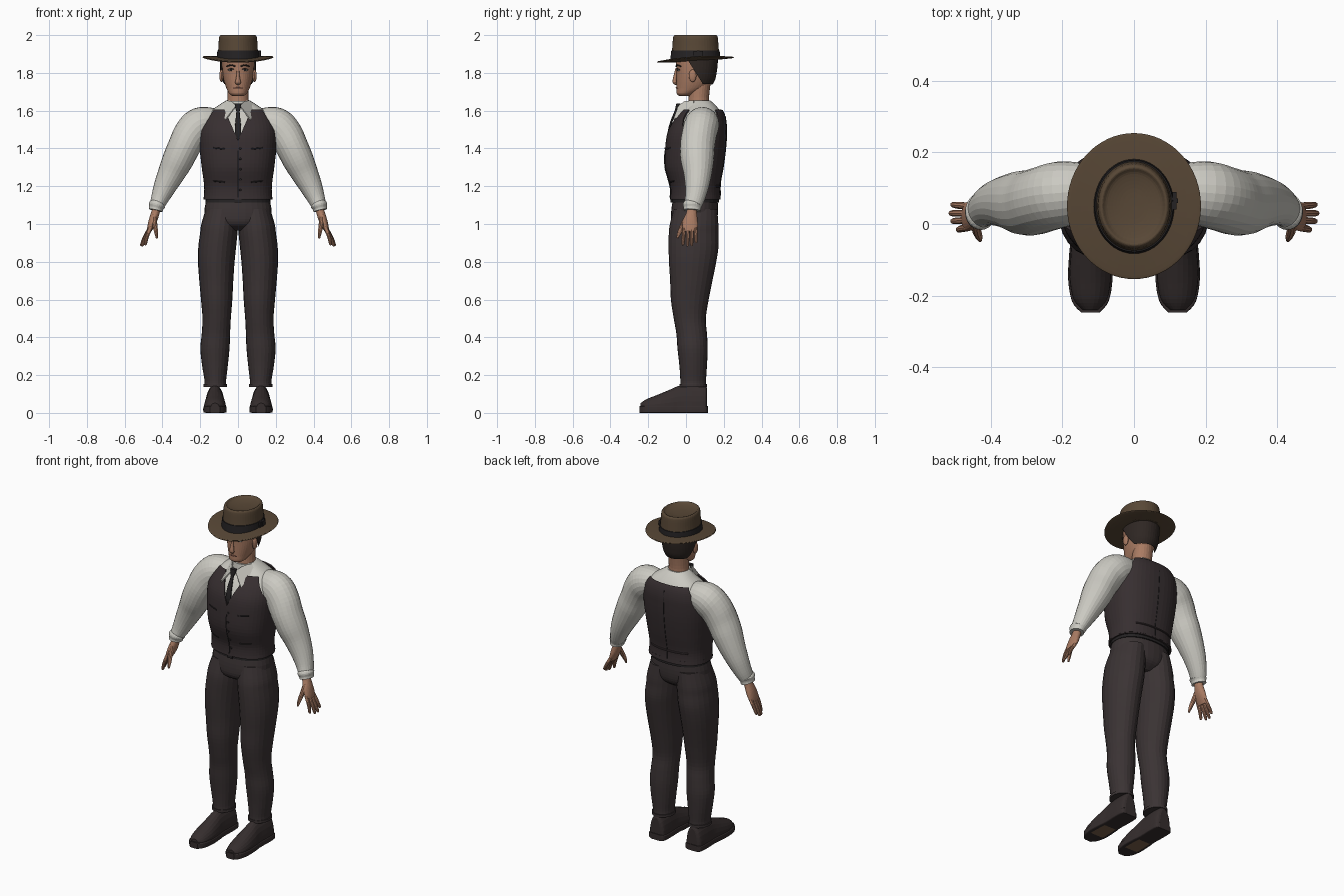
import bpy, bmesh, math
from mathutils import Vector, Matrix
from mathutils.bvhtree import BVHTree

cube = bpy.data.objects.get("Cube")
if cube:
    bpy.data.objects.remove(cube)


def material(name, *rgb):
    m = bpy.data.materials.new(name)
    m.use_nodes = True
    m.diffuse_color = (*rgb, 1)
    m.node_tree.nodes["Principled BSDF"].inputs["Base Color"].default_value = (*rgb, 1)
    return m


TROUSER = material("dark_brown_cloth", .043, .033, .034)
VEST = material("vest_cloth", .038, .028, .03)
SHIRT = material("off_white_shirt", .6, .59, .54)
SKIN = material("skin", .4, .2, .125)
HAIR = material("dark_hair", .028, .02, .017)
HAT = material("brown_felt", .098, .064, .037)
BLACK = material("black_trim", .018, .016, .017)
SHOE = material("shoe_leather", .036, .027, .027)
LIP = material("lips", .28, .12, .085)
SOLE = material("sole_tan", .2, .12, .07)
parts = []


def finish(bm, name, mat, mirror=False, thick=0):
    me = bpy.data.meshes.new(name)
    bm.to_mesh(me)
    bm.free()
    ob = bpy.data.objects.new(name, me)
    bpy.context.collection.objects.link(ob)
    me.materials.append(mat)
    parts.append(ob)
    if thick:
        s = ob.modifiers.new("thickness", 'SOLIDIFY')
        s.thickness, s.offset = thick, 1
    if mirror:
        ob.modifiers.new("mirror", 'MIRROR')
    return ob


def smooth_path(pts, sub):
    """Catmull-Rom through tuples of (x, y, z, half width, half depth)."""
    pts = [Vector(p) for p in pts]
    out = []
    for i in range(len(pts) - 1):
        p0, p1, p2, p3 = pts[max(i - 1, 0)], pts[i], pts[i + 1], pts[min(i + 2, len(pts) - 1)]
        for k in range(sub):
            t = k / sub
            out.append(.5 * (2 * p1 + (p2 - p0) * t + (2 * p0 - 5 * p1 + 4 * p2 - p3) * t * t
                             + (3 * p1 - p0 - 3 * p2 + p3) * t ** 3))
    return out + [pts[-1]]


def loft(pts, n=24, sub=4, power=2, flat=False, ref=(0, 1, 0), caps=True):
    bm = bmesh.new()
    path = smooth_path(pts, sub)
    rings = []
    for i, p in enumerate(path):
        c = Vector(p[:3])
        t = Vector(path[min(i + 1, len(path) - 1)][:3]) - Vector(path[max(i - 1, 0)][:3])
        t = Vector((0, 0, 1)) if flat else t.normalized()
        side = Vector(ref).cross(t).normalized()
        depth = t.cross(side)
        ring = []
        for j in range(n):
            a = 2 * math.pi * j / n
            u, v = (math.copysign(abs(w) ** (2 / power), w) for w in (math.cos(a), math.sin(a)))
            ring.append(bm.verts.new(c + side * u * p[3] + depth * v * p[4]))
        rings.append(ring)
    for r, s in zip(rings, rings[1:]):
        for j in range(n):
            k = (j + 1) % n
            bm.faces.new((r[j], r[k], s[k], s[j]))
    if caps:
        bm.faces.new(rings[0][::-1])
        bm.faces.new(rings[-1])
    bm.normal_update()
    return bm


def cut(bm, co, no, keep_rule=lambda c: True):
    """Slice the chosen faces with a plane and drop what lies beyond it."""
    co, no = Vector(co), Vector(no).normalized()
    faces = [f for f in bm.faces if keep_rule(f.calc_center_median())]
    geom = set(faces) | {e for f in faces for e in f.edges} | {v for f in faces for v in f.verts}
    bmesh.ops.bisect_plane(bm, geom=list(geom), dist=1e-5, plane_co=co, plane_no=no)
    gone = [f for f in bm.faces if keep_rule(f.calc_center_median())
            and (f.calc_center_median() - co).dot(no) > 1e-5]
    bmesh.ops.delete(bm, geom=gone, context='FACES')


def ball(name, loc, size, mat, mirror=False):
    bm = bmesh.new()
    bmesh.ops.create_uvsphere(bm, u_segments=16, v_segments=10, radius=1,
                              matrix=Matrix.Translation(loc) @ Matrix.Diagonal((*size, 1)))
    return finish(bm, name, mat, mirror)


def box(name, loc, size, mat):
    bm = bmesh.new()
    bmesh.ops.create_cube(bm, size=1, matrix=Matrix.Translation(loc) @ Matrix.Diagonal((*size, 1)))
    return finish(bm, name, mat)


def cord(name, pts, r, mat, mirror=False):
    return finish(loft([(*p, r, r) for p in pts], 8, 3), name, mat, mirror)


def grow(rings, d):
    return [(x, y, z, a + d, b + d) for x, y, z, a, b in rings]


# Trousers: pelvis and mirrored legs
finish(loft([(0, .045, .965, .07, .07), (0, .042, 1.0, .15, .115), (0, .045, 1.06, .178, .124),
             (0, .05, 1.15, .162, .116)], 32, flat=True, power=2.2), "trouser_seat", TROUSER)
legs = [(.12, .038, .14, .06, .07), (.12, .038, .17, .057, .068), (.122, .038, .25, .068, .073),
        (.122, .035, .34, .077, .08), (.117, .03, .42, .075, .081), (.113, .02, .5, .075, .085),
        (.113, .02, .6, .083, .1), (.115, .028, .7, .09, .112), (.115, .035, .8, .097, .125),
        (.11, .04, .88, .1, .132), (.102, .04, .95, .099, .131), (.097, .043, 1.0, .097, .128),
        (.085, .05, 1.08, .085, .115)]
finish(loft(legs, flat=True), "trouser_legs", TROUSER, True)
finish(loft([(.12, .038, .137, .063, .073), (.12, .038, .153, .063, .073)], sub=1, flat=True),
       "trouser_hems", TROUSER, True)
finish(loft([(0, .05, 1.115, .173, .126), (0, .05, 1.142, .171, .125)], 32, 1, 2.2, True), "belt", BLACK)
box("belt_buckle", (0, -.078, 1.128), (.035, .008, .026), BLACK)

# Shoes: rounded uppers flattened at the welt, with slab soles
last = [(.112, .03, .1), (.1, .048, .115), (.05, .052, .12), (-.03, .05, .115),
        (-.08, .055, .095), (-.15, .058, .066), (-.21, .047, .042), (-.24, .022, .022)]
bm = loft([(.122, y, .03, a, b) for y, a, b in last], ref=(0, 0, 1))
for v in bm.verts:
    v.co.z = max(v.co.z, .025)
finish(bm, "shoe_uppers", SHOE, True)
soles = finish(loft([(.122, y * 1.03, .018, a + .004, .018) for y, a, b in last], ref=(0, 0, 1), power=7),
               "shoe_soles", SHOE, True)
soles.data.materials.append(SOLE)
for f in soles.data.polygons:
    if f.normal.z < -.9 and abs(f.center.x - .122) < .03 and -.17 < f.center.y < -.06:
        f.material_index = 1

# Shirt body and vest shell share one set of torso rings
torso = [(0, .05, 1.13, .166, .118), (0, .048, 1.2, .163, .116), (0, .043, 1.3, .176, .138),
         (0, .05, 1.4, .187, .144), (0, .058, 1.48, .19, .141), (0, .072, 1.54, .18, .126),
         (0, .085, 1.59, .155, .1), (0, .085, 1.63, .1, .07), (0, .075, 1.655, .062, .052)]
finish(loft(torso, 48, 5, 2.4, True), "shirt_body", SHIRT)
bm = loft(grow(torso, .008), 48, 5, 2.4, True, caps=False)
cut(bm, (0, 0, 1.6), (0, 0, 1))
for s in (1, -1):
    cut(bm, (0, 0, 1.44), (-.16 * s, 0, .07), lambda c: c.x * s > 0 and c.y < .085)
    cut(bm, (.125 * s, 0, 1.6), (.14 * s, 0, .08), lambda c: c.x * s > 0)
tree = BVHTree.FromBMesh(bm)
finish(bm, "vest", VEST, thick=.008)


def on_vest(x, z, front=True):
    d = 1 if front else -1
    hit = tree.ray_cast(Vector((x, -d, z)), Vector((0, d, 0)))[0]
    return (x, (hit.y if hit else 0) - .008 * d, z)


# Vest seams, buttons, pockets and back strap
cord("vest_front_seam", [on_vest(0, 1.14 + .05 * i) for i in range(6)], .003, BLACK)
for i in range(5):
    ball("vest_button", on_vest(.012, 1.18 + .055 * i), (.006, .004, .006), BLACK)
for z in (1.225, 1.4):
    cord("vest_pocket_welts", [on_vest(x, z + .1 * (x - .1)) for x in (.07, .1, .13)], .004, BLACK, True)
cord("vest_back_seam", [on_vest(0, 1.15 + .07 * i, False) for i in range(7)], .0025, BLACK)
cord("vest_back_strap", [on_vest(.03 * i, 1.2, False) for i in range(-4, 5)], .006, VEST)
finish(loft([(0, .05, 1.137, .182, .134), (0, .05, 1.153, .18, .132)], 48, 1, 2.4, True), "vest_hem", VEST)

# Sleeves and gathered cuffs
finish(loft([(.1, .09, 1.545, .06, .065), (.15, .09, 1.54, .08, .082), (.205, .083, 1.522, .094, .092),
             (.25, .07, 1.475, .092, .092), (.285, .06, 1.41, .086, .092), (.318, .06, 1.34, .082, .088),
             (.352, .062, 1.27, .072, .075), (.386, .058, 1.2, .06, .063), (.412, .048, 1.14, .048, .053),
             (.428, .036, 1.1, .039, .047)]), "sleeves", SHIRT, True)
finish(loft([(.426, .036, 1.108, .038, .046), (.429, .034, 1.1, .044, .051), (.433, .033, 1.085, .038, .046),
             (.436, .032, 1.072, .037, .046)], sub=3), "shirt_cuffs", SHIRT, True)

# Hands with four fingers and a thumb
finish(loft([(.43, .032, 1.09, .022, .026), (.437, .03, 1.06, .022, .028), (.45, .024, 1.02, .022, .038),
             (.463, .021, .985, .017, .041), (.472, .02, .96, .011, .036)]), "palms", SKIN, True)
for i, (tx, ty, tz) in enumerate([(.49, -.016, .888), (.505, .008, .882), (.51, .03, .884), (.505, .054, .9)]):
    y = -.01 + .02 * i
    finish(loft([(.462, y, .985, .011, .01), ((.465 + tx) / 2 + .004, (y + ty) / 2, (.98 + tz) / 2, .01, .01),
                 (tx, ty, tz + .008, .008, .008), (tx + .002, ty, tz, .004, .004)], 10, 3),
           "finger_%d" % (i + 1), SKIN, True)
finish(loft([(.445, .01, 1.045, .014, .014), (.44, -.016, .995, .013, .014), (.433, -.035, .955, .01, .011),
             (.43, -.046, .925, .005, .005)], 10), "thumbs", SKIN, True)

# Neck, collar and tie
finish(loft([(0, .068, 1.62, .062, .058), (0, .068, 1.67, .056, .054), (0, .075, 1.75, .057, .056)], flat=True),
       "neck", SKIN)
finish(loft([(0, .065, 1.62, .07, .066), (0, .064, 1.652, .064, .061)], 32, 2, flat=True), "collar_band", SHIRT)
bm = bmesh.new()
wing = [(.01, -.04, 1.628), (.035, -.008, 1.65), (.064, .04, 1.655), (.088, .04, 1.615), (.068, -.068, 1.553)]
bm.faces.new([bm.verts.new(p) for p in wing])
finish(bm, "collar_wings", SHIRT, True, .006)
finish(loft([(0, -.088, 1.43, .012, .004), (0, -.092, 1.48, .017, .006), (0, -.078, 1.54, .014, .006),
             (0, -.055, 1.595, .009, .007), (0, -.046, 1.612, .014, .011), (0, -.04, 1.638, .018, .011)],
            16, 4, 3, True), "necktie", BLACK)

# Head and face
head = [(0, -.004, 1.677, .028, .03), (0, .0, 1.69, .046, .049), (0, .03, 1.72, .062, .08),
        (0, .045, 1.76, .075, .095), (0, .05, 1.8, .082, .1), (0, .052, 1.85, .084, .104),
        (0, .052, 1.885, .083, .104)]
finish(loft(head, 40, 5, 2.1, True), "head", SKIN)
bm = loft(grow(head, .008), 40, 5, 2.1, True, caps=False)
cut(bm, (0, .015, 1.86), (0, -.12, -.075))
cut(bm, (0, 0, 1.742), (0, 0, -1))
finish(bm, "hair", HAIR, thick=.004)
finish(loft([(0, -.05, 1.825, .006, .006), (0, -.055, 1.79, .008, .009), (0, -.06, 1.76, .013, .011),
             (0, -.058, 1.748, .015, .01), (0, -.048, 1.738, .006, .004)], 16), "nose", SKIN)
ball("ears", (.088, .035, 1.785), (.011, .02, .033), SKIN, True)
ball("eyes", (.036, -.037, 1.815), (.015, .009, .006), SHIRT, True)
ball("irises", (.036, -.0435, 1.815), (.006, .004, .006), BLACK, True)
cord("upper_eyelids", [(.02, -.046, 1.817), (.036, -.046, 1.823), (.053, -.034, 1.816)], .0025, HAIR, True)
cord("eyebrows", [(.015, -.052, 1.834), (.035, -.047, 1.841), (.06, -.028, 1.835)], .004, HAIR, True)
cord("mouth", [(-.024, -.041, 1.719), (0, -.051, 1.721), (.024, -.041, 1.719)], .004, LIP)

# Hat: warped brim, dented crown, band and side bow
bm = loft([(0, .05, 1.862, .08, .1), (0, .05, 1.866, .178, .195), (0, .05, 1.87, .183, .2),
           (0, .05, 1.874, .178, .195), (0, .05, 1.882, .1, .12)], 64, 5, flat=True)
for v in bm.verts:
    v.co.z += .06 * (v.co.y - .05) + .014 * (v.co.x / .183) ** 2
finish(bm, "hat_brim", HAT)
finish(loft([(0, .05, 1.87, .109, .128), (0, .05, 1.93, .104, .123), (0, .05, 1.98, .101, .119),
             (0, .05, 1.995, .097, .115), (0, .05, 2.0, .089, .106), (0, .05, 1.99, .075, .09),
             (0, .05, 1.982, .04, .05), (0, .05, 1.98, .003, .003)], 48, flat=True), "hat_crown", HAT)
finish(loft([(0, .05, 1.872, .114, .133), (0, .05, 1.918, .109, .128)], 48, 2, flat=True), "hat_band", BLACK)
box("hat_bow", (.113, .065, 1.9), (.012, .05, .032), BLACK)
box("hat_bow_knot", (.116, .065, 1.9), (.014, .012, .036), BLACK)

# Smooth shading with sharp creases kept
for ob in bpy.context.view_layer.objects:
    ob.select_set(ob in parts)
bpy.context.view_layer.objects.active = parts[0]
bpy.ops.object.shade_smooth_by_angle(angle=math.radians(40))
